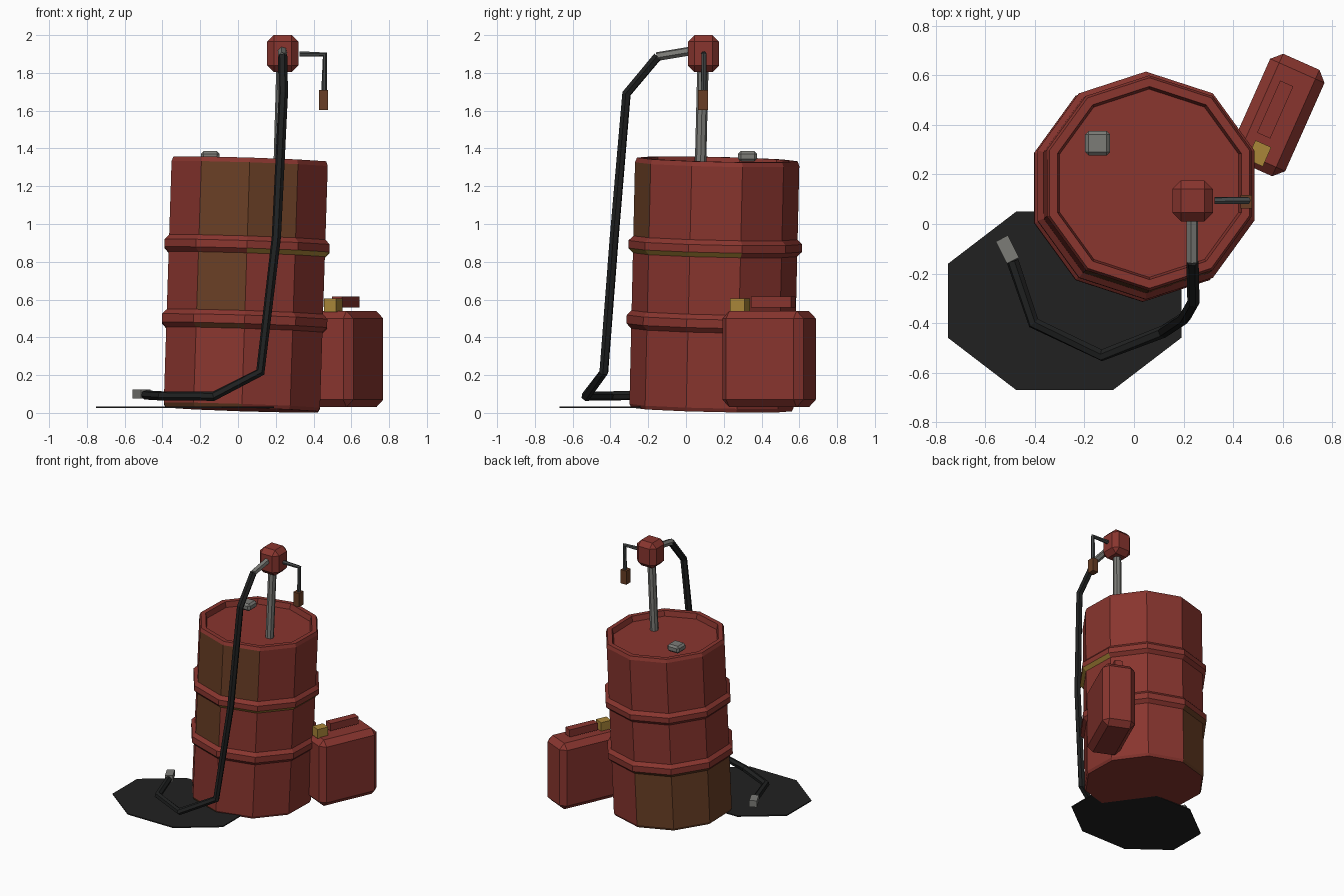
import bpy
import bmesh
from math import cos, sin, radians
from mathutils import Vector, Matrix

if "Cube" in bpy.data.objects:
    bpy.data.objects.remove(bpy.data.objects["Cube"], do_unlink=True)


def material(name, r, g, b):
    m = bpy.data.materials.new(name)
    m.use_nodes = True
    m.diffuse_color = (r, g, b, 1)
    m.node_tree.nodes["Principled BSDF"].inputs["Base Color"].default_value = (r, g, b, 1)
    return m


RED = material("red paint", 0.25, 0.036, 0.028)
RUST = material("brown rust", 0.14, 0.048, 0.018)
YELLOW = material("yellow", 0.40, 0.24, 0.04)
STEEL = material("grey steel", 0.20, 0.20, 0.185)
DARK = material("dark steel", 0.06, 0.065, 0.065)
RUBBER = material("black rubber", 0.014, 0.015, 0.015)
OIL = material("oil black", 0.015, 0.015, 0.015)


def finish(name, bm, *mats):
    bmesh.ops.recalc_face_normals(bm, faces=bm.faces)
    mesh = bpy.data.meshes.new(name)
    bm.to_mesh(mesh)
    bm.free()
    for m in mats:
        mesh.materials.append(m)
    ob = bpy.data.objects.new(name, mesh)
    bpy.context.collection.objects.link(ob)
    return ob


def box(name, center, size, mat, bevel=0, turn=0):
    bm = bmesh.new()
    bmesh.ops.create_cube(bm, size=1)
    bmesh.ops.scale(bm, vec=size, verts=bm.verts)
    if bevel:
        bmesh.ops.bevel(bm, geom=bm.edges[:], offset=bevel, segments=1, affect='EDGES')
    ob = finish(name, bm, mat)
    ob.location = center
    ob.rotation_euler.z = radians(turn)
    return ob


def tube(name, points, radius, mat, sides=6):
    """Sweep a polygon along a path with mitred joints."""
    pts = [Vector(p) for p in points]
    bm = bmesh.new()
    rings = []
    d0 = (pts[1] - pts[0]).normalized()
    side = d0.orthogonal().normalized()
    for i, p in enumerate(pts):
        a = (p - pts[i - 1]).normalized() if i else d0
        b = (pts[i + 1] - p).normalized() if i + 1 < len(pts) else a
        t = (a + b).normalized()
        side = (side - t * side.dot(t)).normalized()
        up = t.cross(side)
        ring = []
        for k in range(sides):
            ang = radians(360 * k / sides)
            ring.append(bm.verts.new(p + (side * cos(ang) + up * sin(ang)) * radius))
        rings.append(ring)
    for r, q in zip(rings, rings[1:]):
        for k in range(sides):
            n = (k + 1) % sides
            bm.faces.new((r[k], r[n], q[n], q[k]))
    bm.faces.new(rings[0])
    bm.faces.new(rings[-1])
    return finish(name, bm, mat)


# Ten-sided drum: (radius, height) profile with two hoops and a sunken lid
SIDES = 10
profile = [(0.425, 0), (0.435, 0.02),
           (0.435, 0.42), (0.46, 0.445), (0.46, 0.49), (0.435, 0.515),
           (0.435, 0.82), (0.46, 0.845), (0.46, 0.885), (0.435, 0.91),
           (0.435, 1.30), (0.425, 1.325), (0.39, 1.325), (0.38, 1.285)]
# Painted patches: profile band -> sectors, counted from the back
rust = {0: (0, 1, 2, 3, 4), 1: (0, 1, 2), 2: (0, 1, 4), 5: (4,), 9: (4, 5)}
yellow = {6: (5, 6, 7)}
bm = bmesh.new()
rings = []
for r, z in profile:
    ring = []
    for s in range(SIDES):
        a = radians(90 + 36 * s)
        ring.append(bm.verts.new((r * cos(a), r * sin(a), z)))
    rings.append(ring)
for band in range(len(profile) - 1):
    lo, hi = rings[band], rings[band + 1]
    for s in range(SIDES):
        n = (s + 1) % SIDES
        f = bm.faces.new((lo[s], lo[n], hi[n], hi[s]))
        if s in rust.get(band, ()):
            f.material_index = 1
        elif s in yellow.get(band, ()):
            f.material_index = 2
bm.faces.new(rings[0])
bm.faces.new(rings[-1])
drum = finish("drum", bm, RED, RUST, YELLOW)
drum.location = (0.02, 0.135, 0.018)
drum.rotation_euler = (-0.023, 0.032, 0)

# Lid cap
box("lid_cap", (-0.147, 0.326, 1.358), (0.1, 0.1, 0.055), STEEL, 0.014)

# Hand pump: riser, head, spout, crank
tube("pump_riser", [(0.217, 0.076, 1.28), (0.233, 0.09, 1.85)], 0.03, STEEL, 8)
head = box("pump_head", (0.237, 0.093, 1.902), (0.165, 0.165, 0.196), RED, 0.035)
tube("pump_spout", [(0.236, 0.03, 1.917), (0.236, -0.155, 1.886)], 0.024, STEEL)
tube("crank_arm", [(0.325, 0.095, 1.9), (0.46, 0.095, 1.897), (0.455, 0.093, 1.68)],
     0.015, DARK)
box("crank_grip", (0.453, 0.09, 1.657), (0.048, 0.054, 0.105), RUST)

# Hose hanging from the spout to the floor, with its nozzle
tube("hose", [(0.236, -0.15, 1.887), (0.24, -0.315, 1.69), (0.203, -0.38, 0.93),
              (0.118, -0.435, 0.215), (-0.13, -0.53, 0.088),
              (-0.405, -0.40, 0.09), (-0.49, -0.15, 0.095)], 0.025, RUBBER)
box("nozzle", (-0.511, -0.103, 0.1), (0.1, 0.055, 0.05), STEEL, turn=117)

# Fuel can with handle and filler cap
box("fuel_can", (0.58, 0.44, 0.285), (0.47, 0.24, 0.51), RED, 0.04, 66)
box("can_handle", (0.57, 0.462, 0.587), (0.23, 0.058, 0.056), RED, turn=66)
box("can_cap", (0.505, 0.285, 0.57), (0.085, 0.07, 0.07), YELLOW, turn=66)

# Oil puddle
bm = bmesh.new()
bmesh.ops.create_cone(bm, cap_ends=True, segments=8, radius1=1, radius2=1, depth=1)
first = max(bm.verts, key=lambda v: v.co.x)
offset = 22.5 if abs(first.co.x - 1) < 0.001 else 0
bmesh.ops.rotate(bm, verts=bm.verts, matrix=Matrix.Rotation(radians(offset), 3, 'Z'))
bmesh.ops.scale(bm, vec=(0.51, 0.39, 0.008), verts=bm.verts)
puddle = finish("oil_puddle", bm, OIL)
puddle.location = (-0.28, -0.31, 0.03)
